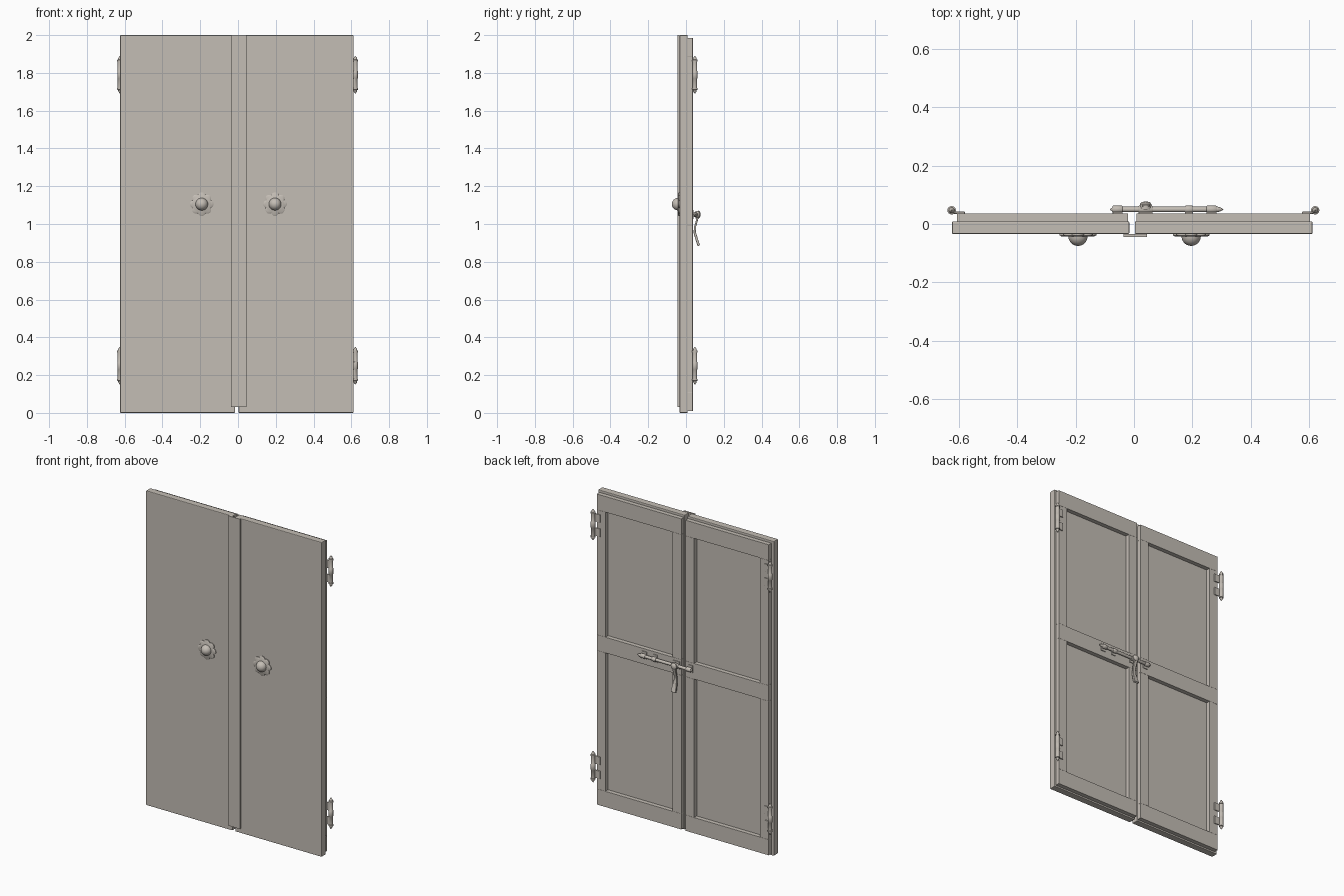
import bpy, bmesh, math
from mathutils import Matrix, Vector

cube = bpy.data.objects.get("Cube")
if cube:
    bpy.data.objects.remove(cube, do_unlink=True)

paint = bpy.data.materials.new("warm_grey")
paint.use_nodes = True
paint.diffuse_color = (0.55, 0.51, 0.46, 1)
paint.node_tree.nodes["Principled BSDF"].inputs["Base Color"].default_value = paint.diffuse_color


def finish(name, bm, bevel=0, smooth=False):
    bmesh.ops.recalc_face_normals(bm, faces=bm.faces)
    mesh = bpy.data.meshes.new(name)
    bm.to_mesh(mesh)
    bm.free()
    mesh.materials.append(paint)
    ob = bpy.data.objects.new(name, mesh)
    bpy.context.collection.objects.link(ob)
    if bevel:
        mod = ob.modifiers.new("soft_edges", 'BEVEL')
        mod.width, mod.segments = bevel, 2
    if smooth:
        bpy.ops.object.select_all(action='DESELECT')
        ob.select_set(True)
        bpy.context.view_layer.objects.active = ob
        bpy.ops.object.shade_smooth_by_angle(angle=math.radians(40))
    return ob


def box(name, x, y, z, bevel=0):
    """Box between pairs of limits on each axis."""
    bm = bmesh.new()
    spans = (x, y, z)
    size = [s[1] - s[0] for s in spans]
    mid = Vector([(s[0] + s[1]) / 2 for s in spans])
    bmesh.ops.create_cube(bm, size=1, matrix=Matrix.Translation(mid) @ Matrix.Diagonal((*size, 1)))
    return finish(name, bm, bevel)


def lathe(name, profile, centre, axis, sides=20):
    """Turn (radius, distance) points around an axis through centre."""
    bm = bmesh.new()
    rings = []
    for r, t in profile:
        rings.append([bm.verts.new((r * math.cos(a), r * math.sin(a), t))
                      for a in (math.tau * i / sides for i in range(sides))])
    for low, high in zip(rings, rings[1:]):
        for i in range(sides):
            j = (i + 1) % sides
            bm.faces.new((low[i], low[j], high[j], high[i]))
    bm.faces.new(rings[0])
    bm.faces.new(rings[-1])
    turn = Vector((0, 0, 1)).rotation_difference(Vector(axis)).to_matrix().to_4x4()
    bmesh.ops.transform(bm, matrix=Matrix.Translation(centre) @ turn, verts=bm.verts)
    return finish(name, bm, smooth=True)


FACE, BACK, FRAME = -0.034, 0.009, 0.036
STILE, RAIL = 0.062, 0.1


def leaf(side, slab, frame):
    """One door leaf: front slab with a two-panel frame behind it."""
    box(side + "_slab", slab, (FACE, BACK), (0, 2), 0.004)
    a, b = frame
    low, high = 0.01, 1.985
    depth = (BACK - 0.002, FRAME)
    rails = [(low, low + RAIL), (0.99, 1.09), (high - RAIL, high)]
    for label, z in zip(("bottom", "middle", "top"), rails):
        box(f"{side}_{label}_rail", frame, depth, z, 0.001)
    for z in ((rails[0][1], rails[1][0]), (rails[1][1], rails[2][0])):
        for x in ((a, a + STILE), (b - STILE, b)):
            box(side + "_stile", x, depth, z, 0.001)


leaf("left", (0.003, 0.612), (0.008, 0.603))
leaf("right", (-0.624, -0.016), (-0.607, -0.02))
box("cover_strip", (-0.036, 0.044), (-0.044, FACE), (0.03, 2))


# Hinges: pointed barrel with raised rings, plus two flat tabs on the frame
def hinge(x, z):
    half = [(0.0135, 0), (0.0135, 0.018), (0.012, 0.02), (0.012, 0.07),
            (0.0145, 0.071), (0.0145, 0.079), (0.01, 0.081), (0.008, 0.09), (0.001, 0.1)]
    profile = [(r, -t) for r, t in reversed(half)] + half[1:]
    lathe("hinge_barrel", profile, (x, 0.047, z), (0, 0, 1), 16)
    inner = x - math.copysign(0.045, x)
    for dz in (-0.045, 0.045):
        box("hinge_tab", sorted((x, inner)), (FRAME - 0.001, FRAME + 0.006),
            (z + dz - 0.025, z + dz + 0.025), 0.001)


for hx in (-0.625, 0.621):
    for hz in (0.25, 1.79):
        hinge(hx, hz)


# Front knobs: scalloped rosette with a dome
def rosette(x, z):
    bm = bmesh.new()
    steps = 96
    rings = []
    for scale, y in ((1, FACE), (1, FACE - 0.005), (0.88, FACE - 0.009)):
        ring = []
        for i in range(steps):
            a = math.tau * i / steps
            r = scale * (0.052 + 0.011 * abs(math.cos(4 * a)))
            ring.append(bm.verts.new((x + r * math.cos(a), y, z + r * math.sin(a))))
        rings.append(ring)
    for low, high in zip(rings, rings[1:]):
        for i in range(steps):
            j = (i + 1) % steps
            bm.faces.new((low[i], low[j], high[j], high[i]))
    bm.faces.new(rings[0])
    bm.faces.new(rings[-1])
    finish("knob_rosette", bm, smooth=True)


for kx in (-0.192, 0.196):
    rosette(kx, 1.105)
    dome = [(0.033, 0)] + [(0.033 * math.cos(a), 0.008 + 0.033 * math.sin(a))
                           for a in (math.radians(d) for d in range(0, 89, 11))]
    lathe("knob_dome", dome, (kx, FACE, 1.105), (0, -1, 0), 28)

# Sliding bolt across the middle rails
BOLT_Y, BOLT_Z = 0.05, 1.05
lathe("bolt_rod", [(0.001, -0.083), (0.007, -0.074), (0.0095, -0.066), (0.0095, 0.286),
                   (0.007, 0.296), (0.001, 0.306)], (0, BOLT_Y, BOLT_Z), (1, 0, 0), 16)
for bx, half in ((-0.056, 0.017), (0.04, 0.024), (0.188, 0.014), (0.266, 0.017)):
    lathe("bolt_collar", [(0.011, -half), (0.0135, 0.003 - half), (0.0135, half - 0.003),
                          (0.011, half)], (bx, BOLT_Y, BOLT_Z), (1, 0, 0), 16)
    box("bolt_foot", (bx - half, bx + half), (FRAME - 0.001, FRAME + 0.005),
        (BOLT_Z - 0.024, BOLT_Z + 0.024), 0.001)


# Bent bolt handle: a flat bar swept along a side profile, widening at the tip
def bolt_handle(x):
    path = [(0.06, 1.068), (0.067, 1.05), (0.058, 1.02), (0.048, 0.985),
            (0.046, 0.955), (0.055, 0.925), (0.068, 0.885)]
    widths = [0.012, 0.014, 0.011, 0.009, 0.01, 0.014, 0.017]
    bm = bmesh.new()
    rings = []
    for (y, z), w in zip(path, widths):
        rings.append([bm.verts.new((x + sx * w, y + sy * 0.006, z + sy * 0.003))
                      for sx, sy in ((-1, -1), (1, -1), (1, 1), (-1, 1))])
    for low, high in zip(rings, rings[1:]):
        for i in range(4):
            j = (i + 1) % 4
            bm.faces.new((low[i], low[j], high[j], high[i]))
    bm.faces.new(rings[0])
    bm.faces.new(rings[-1])
    finish("bolt_handle", bm, 0.002, True)


bolt_handle(0.04)
lathe("handle_boss", [(0.02, 0), (0.02, 0.018), (0.014, 0.025), (0.004, 0.027)],
      (0.04, BOLT_Y, BOLT_Z), (0, 1, 0), 18)
